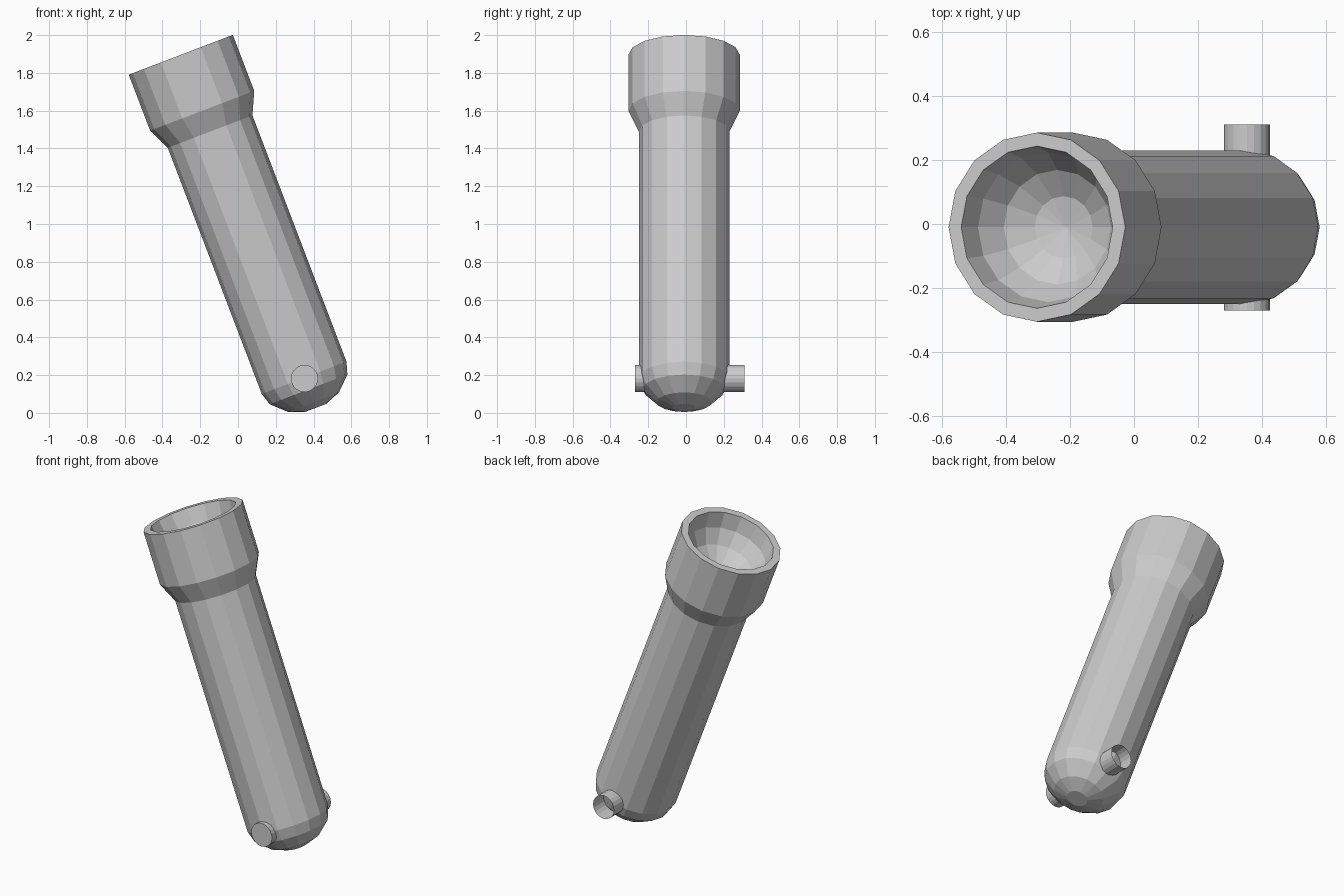
import bpy, bmesh, math
from mathutils import Vector

if "Cube" in bpy.data.objects:
    bpy.data.objects.remove(bpy.data.objects["Cube"])

PIVOT = Vector((0.35, -0.01, 0.186))   # trunnion centre, origin of the tilted tube
TILT = math.radians(-20.9)
LENGTH = 1.83                          # pivot to muzzle


def lathe(name, profile, sides):
    """Revolve (radius, z) points about z; ends with radius > 0 and a cap flag are filled."""
    bm = bmesh.new()
    rings = []
    for r, z in profile:
        if r == 0:
            rings.append([bm.verts.new((0, 0, z))] * sides)
        else:
            rings.append([bm.verts.new((r * math.cos(2 * math.pi * i / sides),
                                        r * math.sin(2 * math.pi * i / sides), z))
                          for i in range(sides)])
    for a, b in zip(rings, rings[1:]):
        for i in range(sides):
            j = (i + 1) % sides
            bm.faces.new(list(dict.fromkeys((a[i], a[j], b[j], b[i]))))
    bm.faces.new(rings[0][::-1])       # flat cap on the first ring
    bmesh.ops.recalc_face_normals(bm, faces=bm.faces)
    mesh = bpy.data.meshes.new(name)
    bm.to_mesh(mesh)
    bm.free()
    obj = bpy.data.objects.new(name, mesh)
    bpy.context.collection.objects.link(obj)
    return obj


# Mortar tube: rounded breech, long body, flared muzzle, then the hemispherical bowl
outer = [(0.06, -0.171), (0.145, -0.138), (0.22, -0.066), (0.24, 0.0),
         (0.24, LENGTH - 0.435), (0.295, LENGTH - 0.317), (0.295, LENGTH)]
bowl_r = 0.253
bowl = [(bowl_r * math.cos(math.radians(22.5 * i)),
         LENGTH - bowl_r * math.sin(math.radians(22.5 * i))) for i in range(4)]
tube = lathe("barrel", outer + bowl + [(0, LENGTH - bowl_r)], 16)
tube.location = PIVOT
tube.rotation_euler = (0, TILT, 0)

# Trunnion pin: crosses the breech along y, capped in front and open at the back
pin = lathe("trunnion_pin", [(0.072, 0.0), (0.072, 0.58)], 20)
pin.location = (0.352, -0.27, 0.182)
pin.rotation_euler = (math.radians(-90), 0, 0)
